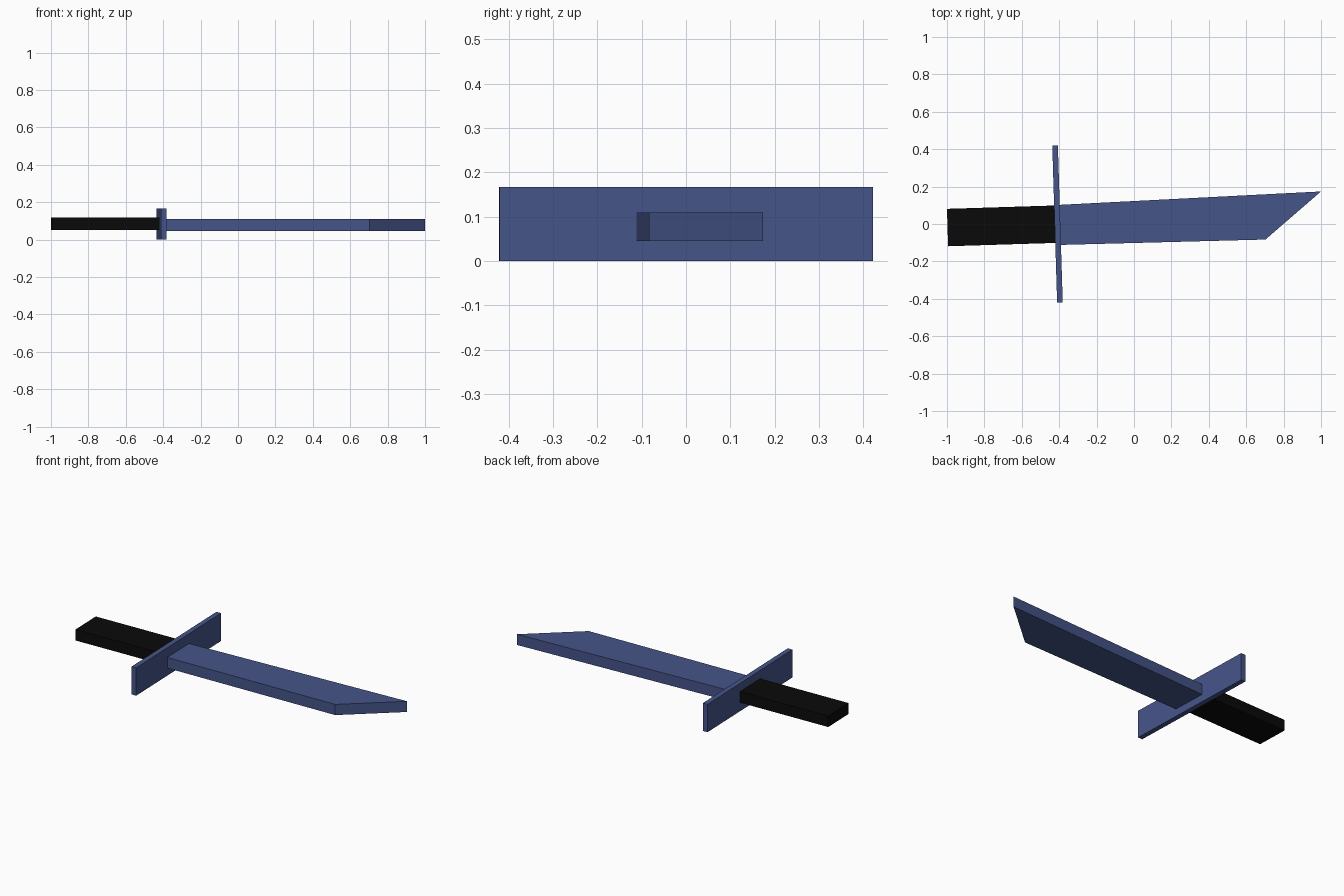
import bpy
import bmesh

if "Cube" in bpy.data.objects:
    bpy.data.objects.remove(bpy.data.objects["Cube"])


def material(name, color):
    m = bpy.data.materials.new(name)
    m.diffuse_color = color
    m.use_nodes = True
    m.node_tree.nodes["Principled BSDF"].inputs["Base Color"].default_value = m.diffuse_color
    return m


def slab(name, outline, z0, z1, mat):
    """Extrude a flat outline (counter-clockwise from above) from z0 to z1."""
    bm = bmesh.new()
    face = bm.faces.new([bm.verts.new((x, y, z0)) for x, y in outline])
    ext = bmesh.ops.extrude_face_region(bm, geom=[face])
    top = [v for v in ext["geom"] if isinstance(v, bmesh.types.BMVert)]
    bmesh.ops.translate(bm, verts=top, vec=(0, 0, z1 - z0))
    bmesh.ops.recalc_face_normals(bm, faces=bm.faces)
    mesh = bpy.data.meshes.new(name)
    bm.to_mesh(mesh)
    bm.free()
    mesh.materials.append(mat)
    obj = bpy.data.objects.new(name, mesh)
    bpy.context.collection.objects.link(obj)
    return obj


steel = material("blue_steel", (0.06, 0.09, 0.25, 1))
black = material("black_grip", (0.003, 0.003, 0.003, 1))

# Grip, tilted slightly like the rest of the sword
slab("handle", [(-0.994, -0.119), (-0.415, -0.101), (-0.421, 0.099), (-1.0, 0.081)],
     0.052, 0.118, black)

# Cross guard
slab("guard", [(-0.411, -0.421), (-0.381, -0.42), (-0.407, 0.421), (-0.437, 0.42)],
     0.0, 0.167, steel)

# Blade, widening towards a slanted tip
slab("blade", [(-0.400, -0.112), (0.703, -0.083), (1.0, 0.174), (-0.406, 0.102)],
     0.045, 0.109, steel)
